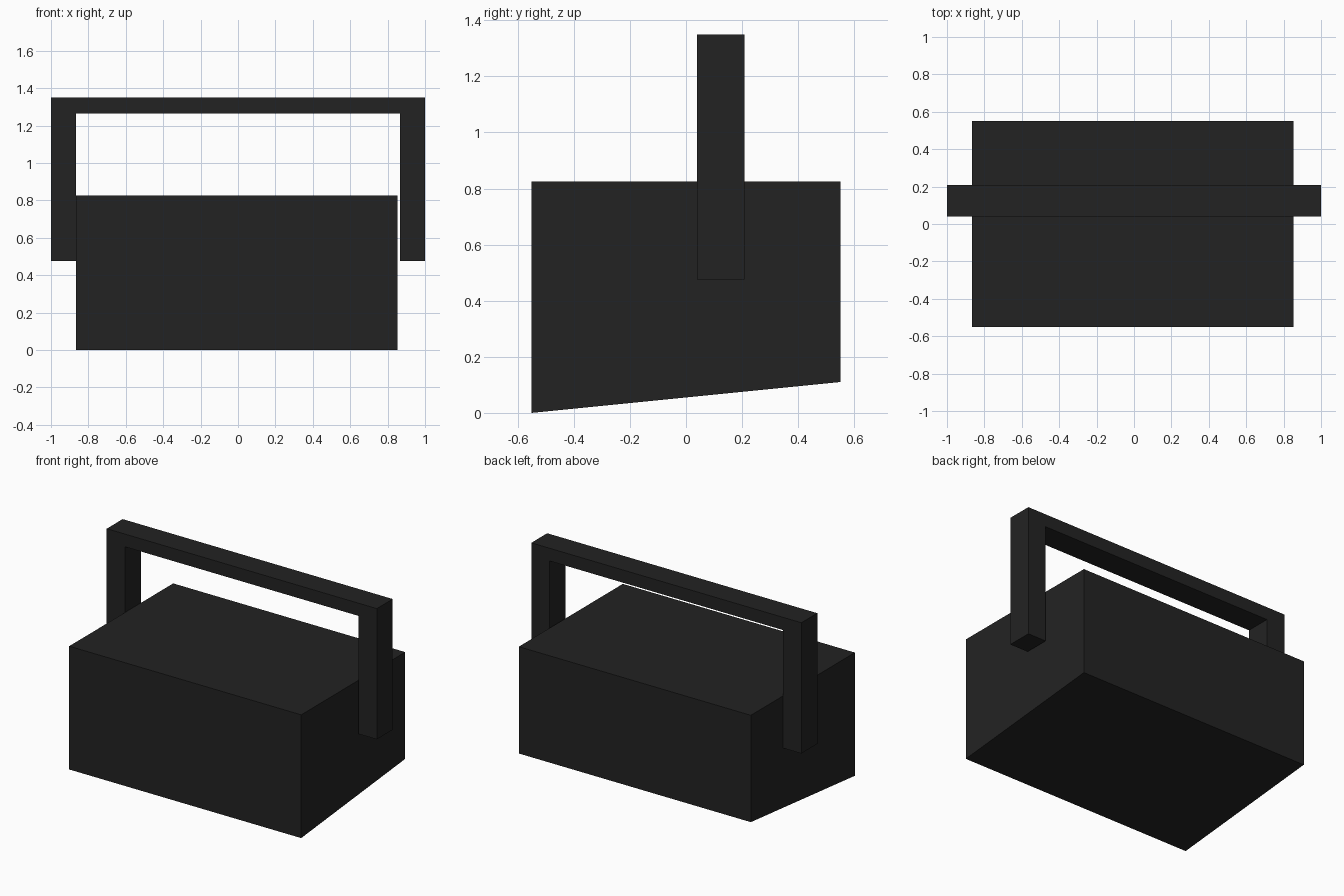
import bpy
import bmesh
from mathutils import Vector

cube = bpy.data.objects.get("Cube")
if cube:
    bpy.data.objects.remove(cube, do_unlink=True)

# Single charcoal colour
charcoal = bpy.data.materials.new("charcoal")
charcoal.use_nodes = True
colour = (0.0165, 0.0165, 0.0165, 1)
charcoal.diffuse_color = colour
charcoal.node_tree.nodes["Principled BSDF"].inputs["Base Color"].default_value = colour


def extrude_profile(name, points, offset):
    """Make a flat-sided solid by sweeping a closed profile along an offset."""
    bm = bmesh.new()
    face = bm.faces.new([bm.verts.new(p) for p in points])
    result = bmesh.ops.extrude_face_region(bm, geom=[face], use_keep_orig=True)
    moved = [v for v in result["geom"] if isinstance(v, bmesh.types.BMVert)]
    bmesh.ops.translate(bm, verts=moved, vec=Vector(offset))
    bmesh.ops.recalc_face_normals(bm, faces=bm.faces)
    mesh = bpy.data.meshes.new(name)
    bm.to_mesh(mesh)
    bm.free()
    mesh.materials.append(charcoal)
    obj = bpy.data.objects.new(name, mesh)
    bpy.context.collection.objects.link(obj)
    return obj


# Box body with a sloping underside
left, right = -0.865, 0.853
side = [(-0.55, 0), (0.55, 0.11), (0.55, 0.825), (-0.55, 0.825)]
extrude_profile("box_body", [(left, y, z) for y, z in side], (right - left, 0, 0))

# Square-cornered carrying handle, mirrored from half an arch
outer, inner = 1.0, 0.865
foot, under, top = 0.475, 1.265, 1.35
half = [(inner, under), (inner, foot), (outer, foot), (outer, top)]
arch = half + [(-x, z) for x, z in reversed(half)]
extrude_profile("carry_handle", [(x, 0.04, z) for x, z in arch], (0, 0.168, 0))
